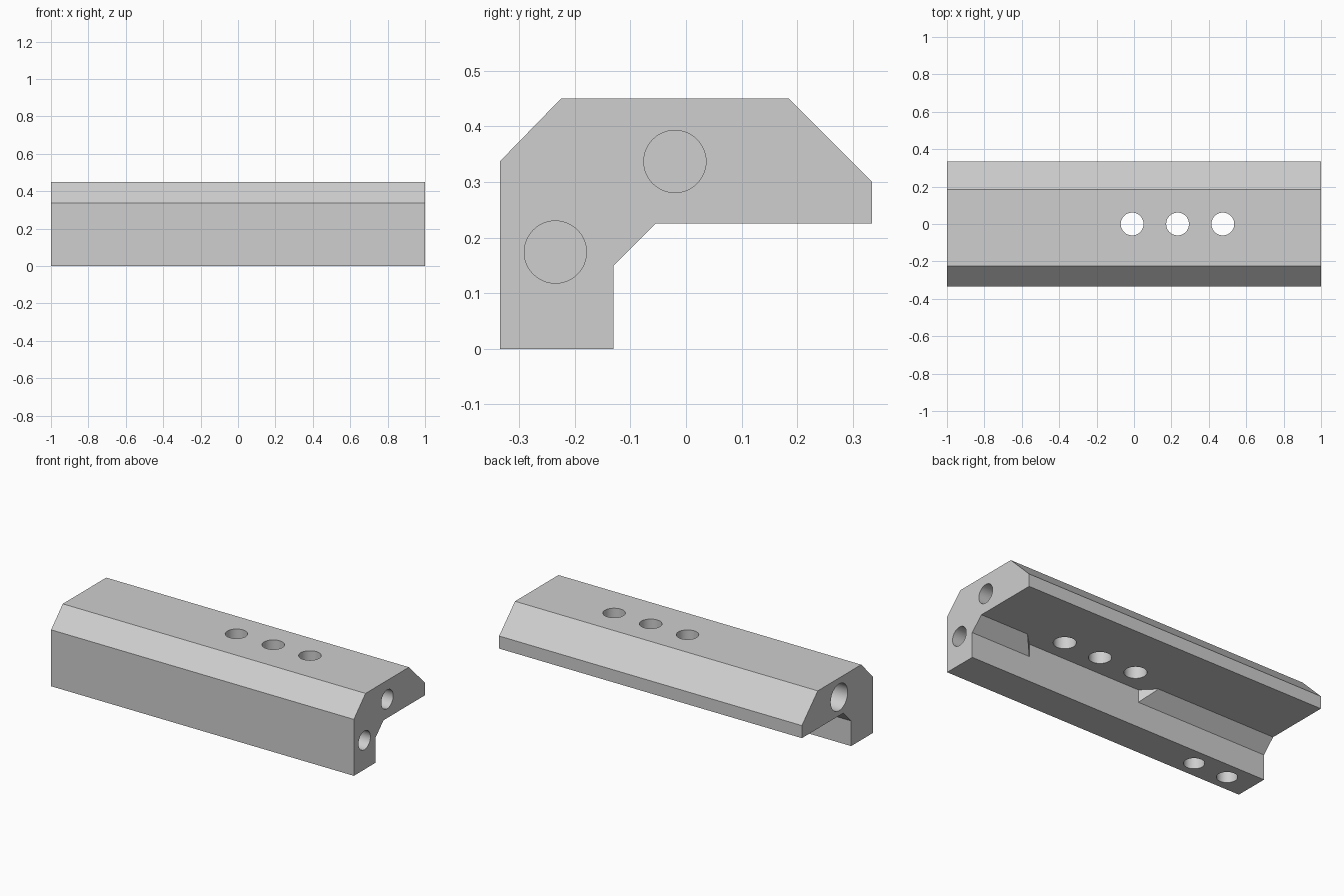
import bpy
import bmesh
from math import radians
from mathutils import Matrix, Vector

default = bpy.data.objects.get("Cube")
if default:
    bpy.data.objects.remove(default, do_unlink=True)

grey = bpy.data.materials.new("plain grey")
grey.use_nodes = True
colour = (0.62, 0.62, 0.62, 1)
grey.diffuse_color = colour
grey.node_tree.nodes["Principled BSDF"].inputs["Base Color"].default_value = colour


def add_object(name, bm):
    bmesh.ops.recalc_face_normals(bm, faces=bm.faces)
    mesh = bpy.data.meshes.new(name)
    bm.to_mesh(mesh)
    bm.free()
    mesh.materials.append(grey)
    obj = bpy.data.objects.new(name, mesh)
    bpy.context.collection.objects.link(obj)
    return obj


def prism(name, points, direction):
    """Extrude a closed outline along a direction."""
    bm = bmesh.new()
    face = bm.faces.new([bm.verts.new(p) for p in points])
    result = bmesh.ops.extrude_face_region(bm, geom=[face])
    verts = [v for v in result["geom"] if isinstance(v, bmesh.types.BMVert)]
    bmesh.ops.translate(bm, verts=verts, vec=direction)
    return add_object(name, bm)


def drill(name, start, end, radius):
    """Cylinder running from start to end."""
    start, end = Vector(start), Vector(end)
    axis = end - start
    matrix = Matrix.Translation((start + end) / 2) @ axis.to_track_quat("Z", "Y").to_matrix().to_4x4()
    bm = bmesh.new()
    bmesh.ops.create_cone(bm, cap_ends=True, segments=48, radius1=radius,
                          radius2=radius, depth=axis.length, matrix=matrix)
    return add_object(name, bm)


# Angled bar: L-shaped profile with chamfered corners, extruded along x
profile = [(-.335, 0), (-.335, .337), (-.225, .45), (.185, .45), (.335, .3),
           (.335, .225), (-.055, .225), (-.13, .15), (-.13, 0)]
bar = prism("angled_bar", [(-1, y, z) for y, z in profile], (2, 0, 0))

# Pocket through the inner chamfer, with mitred ends
middle, wall, mouth = .235, .374, .449
pocket = [(middle - wall, -.13, .1), (middle + wall, -.13, .1),
          (middle + mouth, -.055, .1), (middle - mouth, -.055, .1)]
cutters = [prism("pocket_cutter", pocket, (0, 0, .125))]

# Three vertical through holes
for x in (-.01, .233, .475):
    cutters.append(drill("top_hole_cutter", (x, 0, .1), (x, 0, .6), .061))

# Two blind holes in the foot of the leg
for x in (-.835, -.609):
    cutters.append(drill("foot_hole_cutter", (x, -.235, -.1), (x, -.235, .22), .056))

# Blind holes in both ends
cutters.append(drill("lower_end_hole_cutter", (1.1, -.235, .174), (.75, -.235, .174), .056))
cutters.append(drill("upper_end_hole_cutter", (1.1, -.02, .337), (.75, -.02, .337), .056))
cutters.append(drill("large_end_hole_cutter", (-1.1, -.017, .335), (-.75, -.017, .335), .08))

# Cut the bar and remove the cutters
bpy.ops.object.select_all(action="DESELECT")
bpy.context.view_layer.objects.active = bar
bar.select_set(True)
for cutter in cutters:
    cutter.hide_render = True
    cut = bar.modifiers.new("cut", "BOOLEAN")
    cut.operation = "DIFFERENCE"
    cut.solver = "EXACT"
    cut.object = cutter
    bpy.ops.object.modifier_apply(modifier=cut.name)
    bpy.data.objects.remove(cutter, do_unlink=True)

bpy.ops.object.shade_smooth_by_angle(angle=radians(30))
